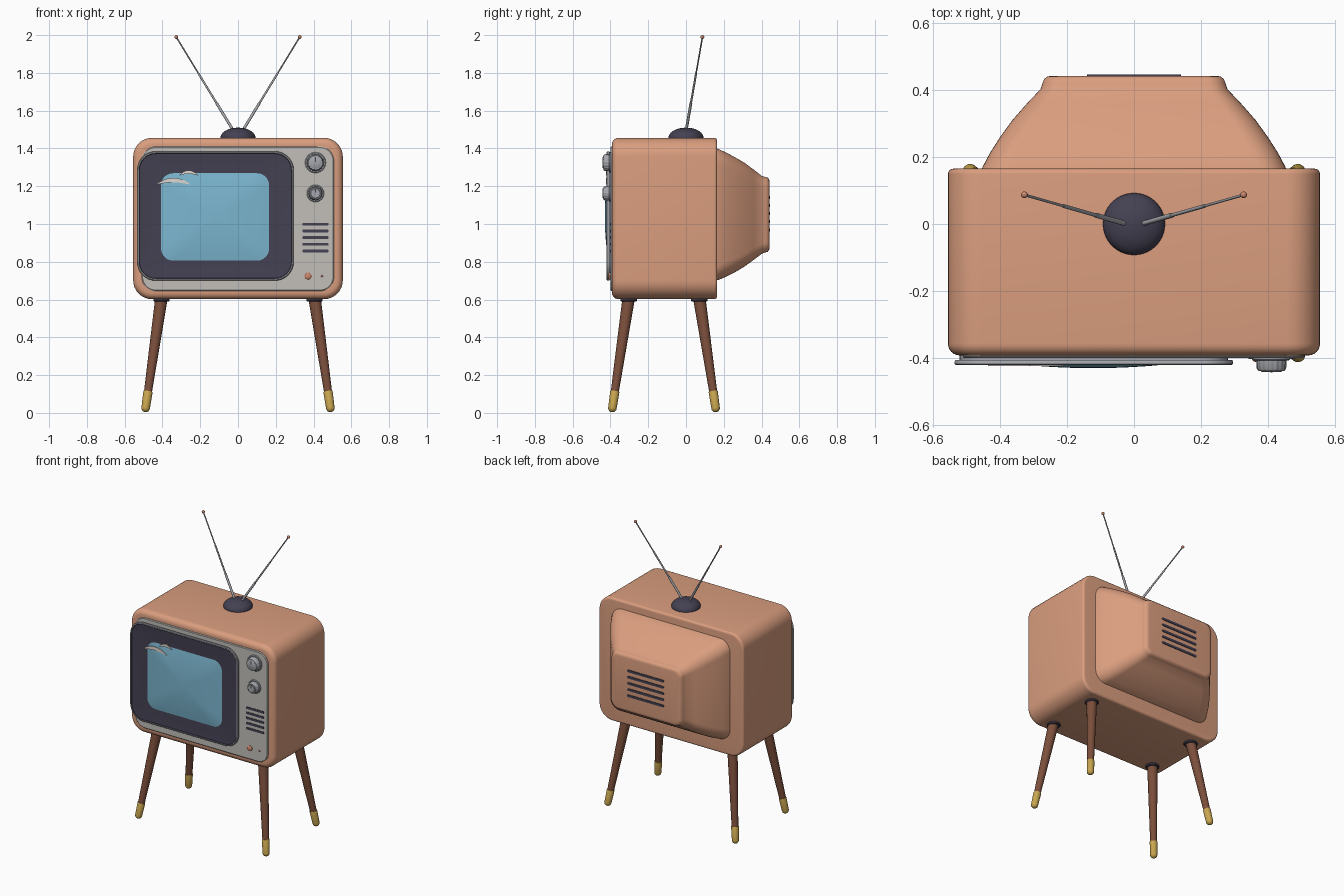
import bpy, bmesh, math
from mathutils import Vector

if "Cube" in bpy.data.objects:
    bpy.data.objects.remove(bpy.data.objects["Cube"])


def mat(name, rgb):
    m = bpy.data.materials.new(name)
    m.diffuse_color = (*rgb, 1)
    m.use_nodes = True
    m.node_tree.nodes["Principled BSDF"].inputs["Base Color"].default_value = m.diffuse_color
    return m


SHELL = mat("peach shell", (0.70, 0.34, 0.21))
DARK = mat("dark slate", (0.058, 0.052, 0.085))
PANEL = mat("pale grey panel", (0.54, 0.52, 0.49))
GLASS = mat("blue glass", (0.20, 0.47, 0.63))
WOOD = mat("brown wood", (0.20, 0.078, 0.045))
BRASS = mat("brass", (0.58, 0.38, 0.08))
METAL = mat("grey metal", (0.38, 0.39, 0.42))
COPPER = mat("copper", (0.58, 0.24, 0.15))
SHINE = mat("pale reflection", (0.74, 0.68, 0.64))


def finish(name, bm, mats, angle=35):
    bmesh.ops.recalc_face_normals(bm, faces=bm.faces)
    me = bpy.data.meshes.new(name)
    bm.to_mesh(me)
    bm.free()
    for m in mats:
        me.materials.append(m)
    ob = bpy.data.objects.new(name, me)
    bpy.context.collection.objects.link(ob)
    bpy.ops.object.select_all(action='DESELECT')
    ob.select_set(True)
    bpy.context.view_layer.objects.active = ob
    bpy.ops.object.shade_smooth_by_angle(angle=math.radians(angle))
    return ob


def bridge(name, loops, mats, bands=None, angle=35):
    """Skin a list of equal point loops, capping both ends."""
    bm = bmesh.new()
    rings = [[bm.verts.new(p) for p in lp] for lp in loops]
    n = len(rings[0])
    bm.faces.new(rings[0])
    for i, (a, b) in enumerate(zip(rings, rings[1:])):
        for j in range(n):
            k = (j + 1) % n
            f = bm.faces.new((a[j], a[k], b[k], b[j]))
            f.material_index = bands[i] if bands else 0
    end = bm.faces.new(rings[-1])
    end.material_index = bands[-1] if bands else 0
    return finish(name, bm, mats, angle)


def rounded(y, x0, x1, z0, z1, r, seg=8):
    """Rounded rectangle loop facing along y."""
    pts = []
    for q, (cx, cz) in enumerate(((x1 - r, z1 - r), (x0 + r, z1 - r),
                                  (x0 + r, z0 + r), (x1 - r, z0 + r))):
        for s in range(seg + 1):
            a = math.pi / 2 * (q + s / seg)
            pts.append((cx + r * math.cos(a), y, cz + r * math.sin(a)))
    return pts


def inset(y, box, d):
    x0, x1, z0, z1, r = box
    return rounded(y, x0 + d, x1 - d, z0 + d, z1 - d, max(r - d, 0.003))


def lathe(name, p0, p1, prof, m, n=24, flute=0):
    """Turned part along p0-p1; profile is (distance, radius)."""
    p0, ax = Vector(p0), (Vector(p1) - Vector(p0)).normalized()
    u = ax.orthogonal().normalized()
    v = ax.cross(u)
    loops = []
    for d, r in prof:
        loops.append([])
        for j in range(n):
            a = 2 * math.pi * j / n
            rr = r * (1 - flute * (j // 2 % 2))
            loops[-1].append(p0 + ax * d + (u * math.cos(a) + v * math.sin(a)) * rr)
    return bridge(name, loops, [m])


def dome(h, r, n=8, start=0):
    return [(start + h * math.sin(math.pi / 2 * i / n),
             max(r * math.cos(math.pi / 2 * i / n), 0.0008)) for i in range(n + 1)]


# cabinet with filleted front and back edges
BODY, F = (-0.555, 0.555, 0.602, 1.456, 0.10), 0.035
arc = [math.pi / 2 * i / 6 for i in range(7)]
loops = [inset(-0.392 + F - F * math.cos(a), BODY, F - F * math.sin(a)) for a in arc]
loops += [inset(0.165 - 0.016 + 0.016 * math.sin(a), BODY, 0.016 - 0.016 * math.cos(a)) for a in arc]
bridge("cabinet", loops, [SHELL])

# tapered rear housing
bridge("rear_housing", [rounded(y, -w, w, z0, z1, r) for y, w, z0, z1, r in (
    (0.15, 0.457, 0.70, 1.40, 0.08), (0.17, 0.452, 0.703, 1.398, 0.08),
    (0.215, 0.428, 0.722, 1.377, 0.078), (0.26, 0.399, 0.745, 1.353, 0.075),
    (0.31, 0.363, 0.775, 1.324, 0.07), (0.36, 0.319, 0.811, 1.287, 0.062),
    (0.402, 0.279, 0.843, 1.254, 0.055), (0.42, 0.273, 0.849, 1.249, 0.052),
    (0.433, 0.268, 0.853, 1.245, 0.05), (0.440, 0.258, 0.861, 1.237, 0.045),
    (0.442, 0.246, 0.872, 1.226, 0.04))], [SHELL], angle=40)

# rear vent slots
for i in range(5):
    box = (-0.14, 0.14, 0.961 + i * 0.043, 0.977 + i * 0.043, 0.0078)
    bridge(f"rear_vent_{i}", [inset(0.437, box, 0), inset(0.446, box, 0)], [DARK])

# front panel
PLATE = (-0.51, 0.508, 0.645, 1.41, 0.075)
bridge("front_panel", [inset(-0.38, PLATE, 0), inset(-0.396, PLATE, 0),
                       inset(-0.40, PLATE, 0.005)], [PANEL])

# screen surround: metal rim and dark face sloping in to the glass
RIM = (-0.535, 0.295, 0.70, 1.385, 0.10)
SCREEN = (-0.415, 0.172, 0.80, 1.275, 0.065)
bridge("screen_surround", [
    inset(-0.385, RIM, 0.015), inset(-0.405, RIM, 0.015), inset(-0.406, RIM, 0.002),
    inset(-0.410, RIM, 0), inset(-0.417, RIM, 0), inset(-0.421, RIM, 0.004),
    inset(-0.421, RIM, 0.010), inset(-0.418, RIM, 0.013),
    inset(-0.411, SCREEN, -0.004)],
    [METAL, DARK], [0, 0, 0, 0, 0, 0, 1, 1])

# bulging glass, built from shrinking rounded rectangles
loops = [inset(-0.400, SCREEN, 0)]
for i in range(11):
    t = i / 10
    k = 1 - 0.98 * t
    hw, hh = 0.2935 * k, 0.2375 * k
    loops.append(rounded(-0.410 - 0.020 * (1 - k * k), -0.1215 - hw, -0.1215 + hw,
                         1.0375 - hh, 1.0375 + hh, 0.065 * k + 0.0001))
bridge("screen_glass", loops, [GLASS])

# reflection crescents on the glass
for name, x0, x1, z0, up, th in (("large_reflection", -0.435, -0.25, 1.208, 0.036, 0.024),
                                 ("small_reflection", -0.312, -0.21, 1.256, 0.028, 0.018)):
    bm = bmesh.new()
    n = 16
    pts = []
    for i in range(n + 1):
        t = i / n
        pts.append((x0 + (x1 - x0) * t, z0 + up * math.sin(math.pi * t) ** 0.8))
    for i in range(n - 1, 0, -1):
        t = i / n
        pts.append((x0 + (x1 - x0) * t, z0 + (up - th) * math.sin(math.pi * t)))
    lo = [(x, -0.419, z) for x, z in pts]
    hi = [(x, -0.424, z) for x, z in pts]
    bm.free()
    bridge(name, [lo, hi], [SHINE])

# tuning knobs: skirt, fluted grip, cap and pointer
for name, z, s in (("channel_knob", 1.325, 1.0), ("volume_knob", 1.162, 0.83)):
    a, b = (0.41, -0.395, z), (0.41, -1, z)
    lathe(name + "_skirt", a, b, [(0, 0.055 * s), (0.009, 0.055 * s), (0.012, 0.051 * s)], METAL, 40)
    lathe(name + "_grip", a, b, [(0.005, 0.046 * s), (0.036, 0.044 * s), (0.043, 0.039 * s)],
          METAL, 64, 0.05)
    lathe(name + "_cap", a, b, [(0.04, 0.032 * s), (0.044, 0.032 * s), (0.046, 0.029 * s)], METAL, 32)
    box = (0.407, 0.413, z + 0.004, z + 0.03 * s, 0.0028)
    bridge(name + "_pointer", [inset(-0.438, box, 0), inset(-0.443, box, 0)], [DARK])

# speaker slots
for i in range(5):
    zc = 0.857 + i * 0.0355
    box = (0.342, 0.478, zc - 0.0075, zc + 0.0075, 0.003)
    bridge(f"speaker_slot_{i}", [inset(-0.395, box, 0), inset(-0.403, box, 0)], [DARK])

# power button and pilot lamp
lathe("power_button", (0.371, -0.395, 0.724), (0.371, -1, 0.724),
      [(0, 0.019), (0.010, 0.019)] + dome(0.006, 0.017, 5, 0.011), COPPER)
lathe("pilot_lamp", (0.445, -0.395, 0.724), (0.445, -1, 0.724),
      [(0, 0.006)] + dome(0.005, 0.006, 4, 0.006), COPPER, 12)

# splayed legs with dark collars and brass tips
for side, sx in (("left", -1), ("right", 1)):
    for end, y0, y1 in (("front", -0.303, -0.393), ("back", 0.070, 0.160)):
        top, foot = Vector((sx * 0.405, y0, 0.61)), Vector((sx * 0.492, y1, 0.004))
        L = (foot - top).length
        nm = f"{end}_{side}_leg"
        lathe(nm, top, foot, [(0, 0.033), (L - 0.1, 0.021)], WOOD)
        lathe(nm + "_tip", top, foot, [(L - 0.112, 0.0235), (L - 0.109, 0.0245)]
              + dome(0.022, 0.0225, 6, L - 0.022), BRASS)
        lathe(nm + "_collar", (sx * 0.405, y0, 0.61), (sx * 0.405, y0, 0),
              [(0, 0.043), (0.016, 0.043), (0.021, 0.039)], DARK)

# antenna base and telescopic rods
lathe("antenna_base", (0, 0, 1.45), (0, 0, 2), [(0, 0.0925)] + dome(0.052, 0.0925, 10, 0.008), DARK, 40)
for side, sx in (("left", -1), ("right", 1)):
    a, b = Vector((sx * 0.022, 0, 1.49)), Vector((sx * 0.327, 0.087, 1.99))
    L = (b - a).length
    lathe(side + "_antenna_rod", a, b,
          [(0, 0.0075), (0.3 * L, 0.0075), (0.301 * L, 0.0055), (0.62 * L, 0.0055),
           (0.621 * L, 0.004), (L, 0.004)], METAL, 12)
    R = 0.010
    lathe(side + "_antenna_tip", b, b + (b - a),
          [(-R * math.cos(math.pi * i / 10), max(R * math.sin(math.pi * i / 10), 0.0005))
           for i in range(11)], COPPER, 16)
